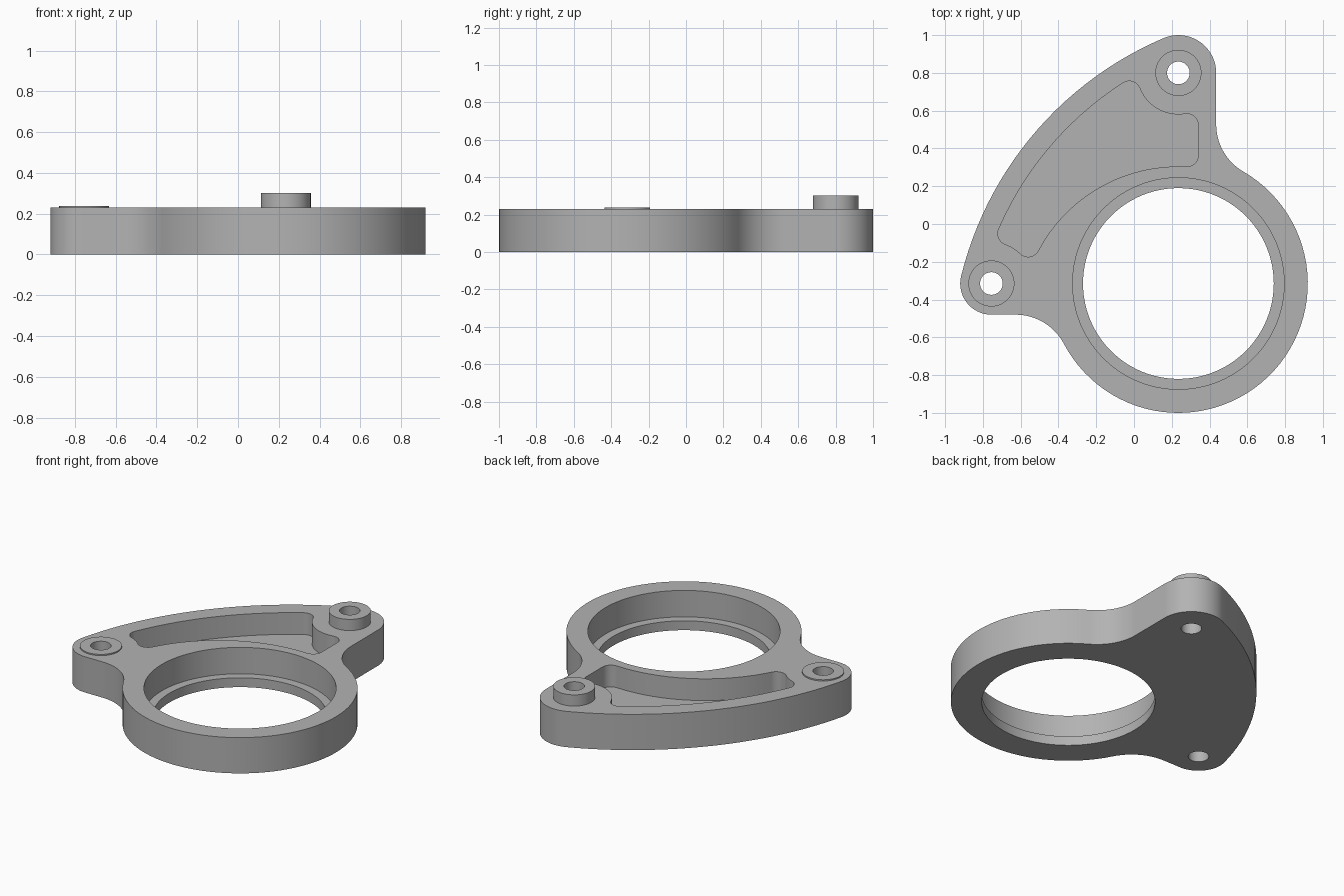
import bpy, bmesh, math
from mathutils import Vector

old = bpy.data.objects.get("Cube")
if old:
    bpy.data.objects.remove(old, do_unlink=True)

metal = bpy.data.materials.new("grey_metal")
metal.use_nodes = True
GREY = (0.45, 0.45, 0.45, 1)
metal.diffuse_color = GREY
metal.node_tree.nodes["Principled BSDF"].inputs["Base Color"].default_value = GREY

# Main dimensions
HEIGHT = 0.23
RING, RING_R = Vector((0.235, -0.315)), 0.685
BACK, BACK_R = Vector((0.235, 0.80)), 0.20
SIDE, SIDE_R = Vector((-0.755, -0.315)), 0.165
SWEEP_R = 1.85
HOLE_R, BOSS_R = 0.06, 0.122


def toward(a, b, r):
    """Point at distance r from a, in the direction of b."""
    return a + (b - a).normalized() * r


def meet(a, ra, b, rb):
    """Intersection of two circles, on the left of the line from a to b."""
    d = b - a
    along = (ra * ra - rb * rb + d.length_squared) / (2 * d.length)
    u = d.normalized()
    return a + u * along + Vector((-u.y, u.x)) * math.sqrt(ra * ra - along * along)


def path(start, segments):
    """Closed outline from (end, centre, turn) arcs; a centre of None is a line."""
    points, p = [], start
    for end, centre, turn in segments:
        if centre is None:
            points.append(p)
        else:
            a = math.atan2(*(p - centre).yx)
            span = (math.atan2(*(end - centre).yx) - a) * turn % math.tau * turn
            r = (p - centre).length
            n = max(6, math.ceil(abs(span) / math.radians(4)), math.ceil(abs(span) * r / 0.07))
            for i in range(n):
                t = a + span * i / n
                points.append(centre + Vector((math.cos(t), math.sin(t))) * r)
        p = end
    return points


def circle(centre, r, n=64):
    return [centre + Vector((math.cos(math.tau * i / n), math.sin(math.tau * i / n))) * r
            for i in range(n)]


def prism(name, points, z0, z1):
    bm = bmesh.new()
    base = bm.faces.new([bm.verts.new((p.x, p.y, z0)) for p in points])
    top = bmesh.ops.extrude_face_region(bm, geom=[base])["geom"]
    bmesh.ops.translate(bm, vec=(0, 0, z1 - z0),
                        verts=[v for v in top if isinstance(v, bmesh.types.BMVert)])
    bmesh.ops.recalc_face_normals(bm, faces=bm.faces)
    mesh = bpy.data.meshes.new(name)
    bm.to_mesh(mesh)
    bm.free()
    mesh.materials.append(metal)
    ob = bpy.data.objects.new(name, mesh)
    bpy.context.collection.objects.link(ob)
    return ob


def cut(ob, cutters):
    """Subtract every cutter, then smooth the curved walls."""
    bpy.ops.object.select_all(action="DESELECT")
    ob.select_set(True)
    bpy.context.view_layer.objects.active = ob
    for cutter in cutters:
        mod = ob.modifiers.new("cut", "BOOLEAN")
        mod.operation, mod.solver, mod.object = "DIFFERENCE", "EXACT", cutter
        bpy.ops.object.modifier_apply(modifier=mod.name)
    bpy.ops.object.shade_smooth_by_angle(angle=math.radians(30))


# Plate outline: ring, two lugs, a sweeping outer edge and two hollow blends
sweep = meet(SIDE, SWEEP_R - SIDE_R, BACK, SWEEP_R - BACK_R)
if sweep.x < SIDE.x + 0.5:
    sweep = meet(BACK, SWEEP_R - BACK_R, SIDE, SWEEP_R - SIDE_R)
blend = 0.29
reach = RING_R + blend
edge_x, edge_y = BACK.x + BACK_R, SIDE.y - SIDE_R
blend_a = Vector((edge_x + blend, 0))
blend_a.y = RING.y + math.sqrt(reach ** 2 - (blend_a.x - RING.x) ** 2)
blend_b = Vector((0, edge_y - blend))
blend_b.x = RING.x - math.sqrt(reach ** 2 - (blend_b.y - RING.y) ** 2)
ring_start = toward(RING, blend_b, RING_R)
outline = path(ring_start, [
    (toward(RING, blend_a, RING_R), RING, 1),
    (Vector((edge_x, blend_a.y)), blend_a, -1),
    (Vector((edge_x, BACK.y)), None, 0),
    (toward(BACK, sweep, -BACK_R), BACK, 1),
    (toward(SIDE, sweep, -SIDE_R), sweep, 1),
    (Vector((SIDE.x, edge_y)), SIDE, 1),
    (Vector((blend_b.x, edge_y)), None, 0),
    (ring_start, blend_b, -1)])

# Pocket outline: five rounded corners between the sweep, lugs and ring wall
f, lug_r, wall_r, pocket_r = 0.06, 0.22, 0.84, SWEEP_R - 0.11
wall = Vector((RING.x, -0.535))
wall_x = 0.34
peak = meet(sweep, pocket_r - f, BACK, lug_r + f)
tip = meet(SIDE, lug_r + f, sweep, pocket_r - f)
heel = meet(SIDE, lug_r + f, wall, wall_r + f)
low = Vector((wall_x - f, 0))
low.y = wall.y + math.sqrt((wall_r + f) ** 2 - (low.x - wall.x) ** 2)
high = Vector((wall_x - f, 0))
high.y = BACK.y - math.sqrt((lug_r + f) ** 2 - (high.x - BACK.x) ** 2)
pocket_start = toward(peak, sweep, -f)
pocket_outline = path(pocket_start, [
    (toward(tip, sweep, -f), sweep, 1),
    (toward(tip, SIDE, f), tip, 1),
    (toward(heel, SIDE, f), SIDE, -1),
    (toward(heel, wall, f), heel, 1),
    (toward(low, wall, f), wall, -1),
    (Vector((wall_x, low.y)), low, 1),
    (Vector((wall_x, high.y)), None, 0),
    (toward(high, BACK, f), high, 1),
    (toward(peak, BACK, f), BACK, -1),
    (pocket_start, peak, 1)])

# Solid parts
plate = prism("bracket_plate", outline, 0, HEIGHT)
tall_boss = prism("tall_boss", circle(BACK, BOSS_R), HEIGHT, 0.302)
low_boss = prism("low_boss", circle(SIDE, BOSS_R), HEIGHT, 0.238)

# Cutters
pocket = prism("pocket_cutter", pocket_outline, 0.09, 0.5)
seat = prism("bearing_seat_cutter", circle(RING, 0.56, 96), 0.06, 0.5)
bore = prism("bore_cutter", circle(RING, 0.505, 96), -0.2, 0.6)
back_hole = prism("back_hole_cutter", circle(BACK, HOLE_R, 40), -0.2, 0.6)
side_hole = prism("side_hole_cutter", circle(SIDE, HOLE_R, 40), -0.2, 0.6)

cut(plate, [pocket, seat, bore, back_hole, side_hole])
cut(tall_boss, [back_hole])
cut(low_boss, [side_hole])

for cutter in (pocket, seat, bore, back_hole, side_hole):
    bpy.data.objects.remove(cutter, do_unlink=True)
